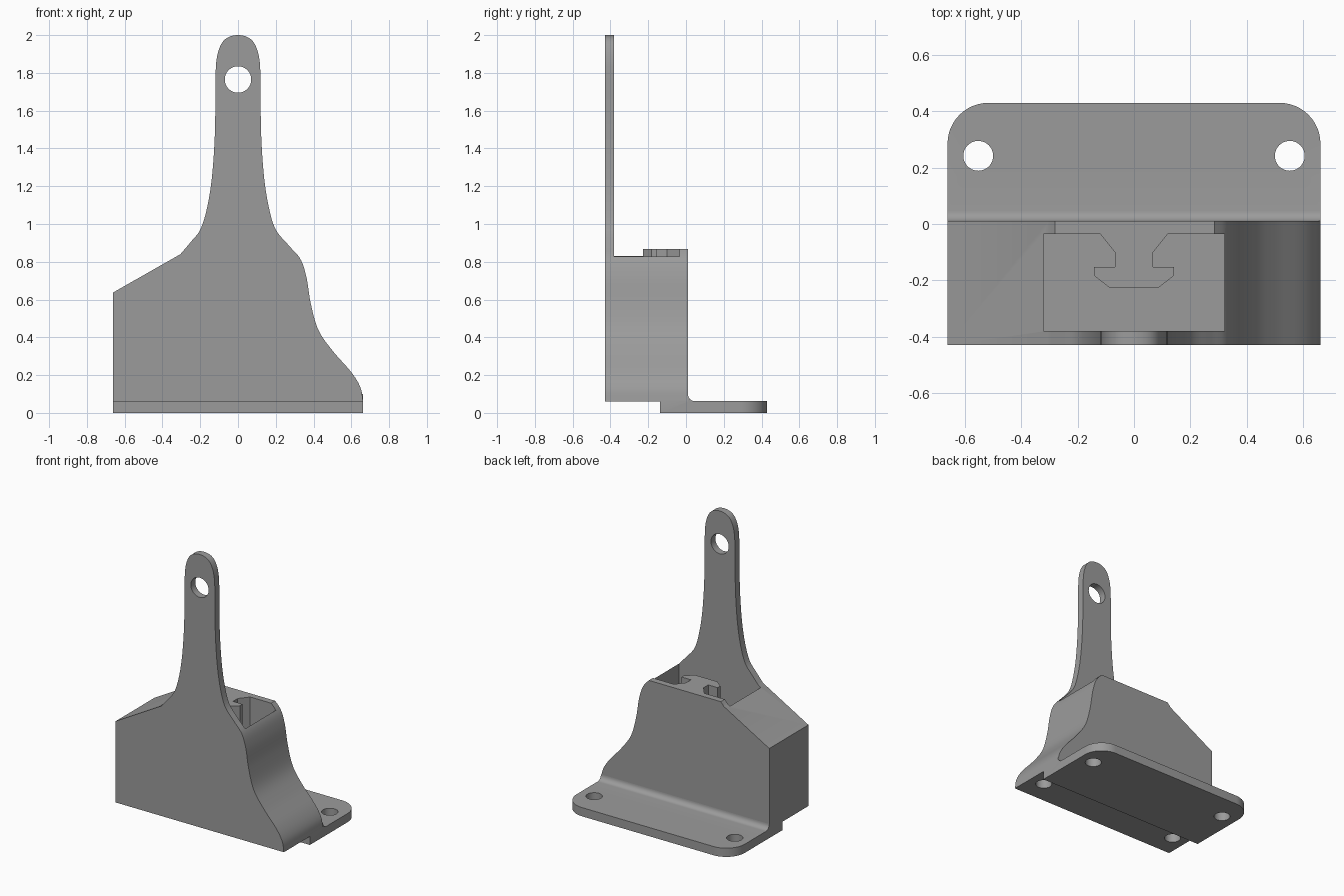
import bpy, bmesh, math
from mathutils import Vector

if "Cube" in bpy.data.objects:
    bpy.data.objects.remove(bpy.data.objects["Cube"])

grey = bpy.data.materials.new("mid grey")
grey.diffuse_color = (0.33, 0.33, 0.33, 1)
grey.use_nodes = True
grey.node_tree.nodes["Principled BSDF"].inputs["Base Color"].default_value = grey.diffuse_color


def spline(pts, steps=6):
    """Smooth curve through 2D points."""
    p = [Vector(q) for q in pts]
    p = [2 * p[0] - p[1]] + p + [2 * p[-1] - p[-2]]
    out = []
    for a, b, c, d in zip(p, p[1:], p[2:], p[3:]):
        for i in range(steps):
            t = i / steps
            out.append(0.5 * (2 * b + (c - a) * t + (2 * a - 5 * b + 4 * c - d) * t * t
                              + (3 * b - a - 3 * c + d) * t ** 3))
    return [tuple(q) for q in out] + [tuple(pts[-1])]


def prism(name, outline, axis, lo, hi):
    """Extrude a 2D outline along an axis: x -> (y,z), y -> (x,z), z -> (x,y)."""
    place = {'x': lambda u, v: (lo, u, v),
             'y': lambda u, v: (u, lo, v),
             'z': lambda u, v: (u, v, lo)}[axis]
    bm = bmesh.new()
    face = bm.faces.new([bm.verts.new(place(u, v)) for u, v in outline])
    ext = bmesh.ops.extrude_face_region(bm, geom=[face])
    move = Vector([hi - lo if axis == k else 0 for k in 'xyz'])
    bmesh.ops.translate(bm, vec=move,
                        verts=[e for e in ext['geom'] if isinstance(e, bmesh.types.BMVert)])
    bmesh.ops.recalc_face_normals(bm, faces=bm.faces)
    me = bpy.data.meshes.new(name)
    bm.to_mesh(me)
    bm.free()
    ob = bpy.data.objects.new(name, me)
    bpy.context.collection.objects.link(ob)
    me.materials.append(grey)
    return ob


def circle(cx, cy, r, n=40):
    return [(cx + r * math.cos(2 * math.pi * i / n),
             cy + r * math.sin(2 * math.pi * i / n)) for i in range(n)]


def rect(a, b, c, d):
    return [(a, c), (b, c), (b, d), (a, d)]


def combine(target, other, operation):
    bpy.context.view_layer.objects.active = target
    m = target.modifiers.new("combine", 'BOOLEAN')
    m.operation, m.solver, m.object = operation, 'EXACT', other
    bpy.ops.object.modifier_apply(modifier=m.name)
    bpy.data.objects.remove(other)


# Body and hanging strap share one front profile
strap_half = [(-0.2, 0.97), (-0.165, 1.08), (-0.14, 1.23), (-0.125, 1.42), (-0.12, 1.6),
              (-0.119, 1.78), (-0.112, 1.88), (-0.09, 1.95), (-0.055, 1.987), (0, 2.0)]
left = [(-0.305, 0.84), (-0.25, 0.905)] + strap_half
right = [(-x, z) for x, z in reversed(strap_half[:-1])]
right += [(0.27, 0.885), (0.33, 0.815), (0.362, 0.72), (0.385, 0.58), (0.425, 0.44),
          (0.5, 0.33), (0.6, 0.215), (0.648, 0.135), (0.662, 0.06)]
body = prism("bracket", [(-0.662, 0.06), (-0.662, 0.637)] + spline(left + right),
             'y', -0.43, 0.01)

# Only the thin front strap rises above the block
combine(body, prism("top_cut", rect(-1, 1, 0.868, 2.2), 'y', -0.38, 0.3), 'DIFFERENCE')

# Deep pocket with a T-shaped rail on its back wall
rail = [(-0.12, -0.035), (-0.068, -0.1), (-0.068, -0.153), (-0.142, -0.153),
        (-0.142, -0.183), (-0.085, -0.228)]
pocket = [(-0.322, -0.38), (-0.322, -0.035)] + rail
pocket += [(-x, y) for x, y in reversed(pocket)]
combine(body, prism("pocket_cut", pocket, 'z', 0.11, 1.0), 'DIFFERENCE')

# Base plate with a fillet against the block and rounded rear corners
fillet = [(0.048 - 0.038 * math.sin(a), 0.1 - 0.038 * math.cos(a))
          for a in [i * math.pi / 16 for i in range(9)]]
plate = prism("plate", [(-0.138, 0), (0.43, 0), (0.43, 0.062)] + fillet
              + [(0.01, 0.06), (-0.138, 0.06)], 'x', -0.662, 0.662)
bm = bmesh.new()
bm.from_mesh(plate.data)
corners = [e for e in bm.edges if all(v.co.y > 0.42 for v in e.verts)
           and abs(e.verts[0].co.x - e.verts[1].co.x) < 0.01]
bmesh.ops.bevel(bm, geom=corners, offset=0.145, segments=12, profile=0.5, affect='EDGES')
bm.to_mesh(plate.data)
bm.free()
combine(body, plate, 'UNION')

# Strap hole, plate holes and blind holes under the block
combine(body, prism("strap_hole", circle(0, 1.765, 0.07), 'y', -0.6, -0.3), 'DIFFERENCE')
for x in (-0.553, 0.553):
    combine(body, prism("plate_hole", circle(x, 0.242, 0.053), 'z', -0.1, 0.2), 'DIFFERENCE')
    combine(body, prism("blind_hole", circle(x, -0.265, 0.053), 'z', -0.1, 0.15), 'DIFFERENCE')

bpy.ops.object.select_all(action='DESELECT')
body.select_set(True)
bpy.context.view_layer.objects.active = body
bpy.ops.object.shade_smooth_by_angle(angle=math.radians(25))
